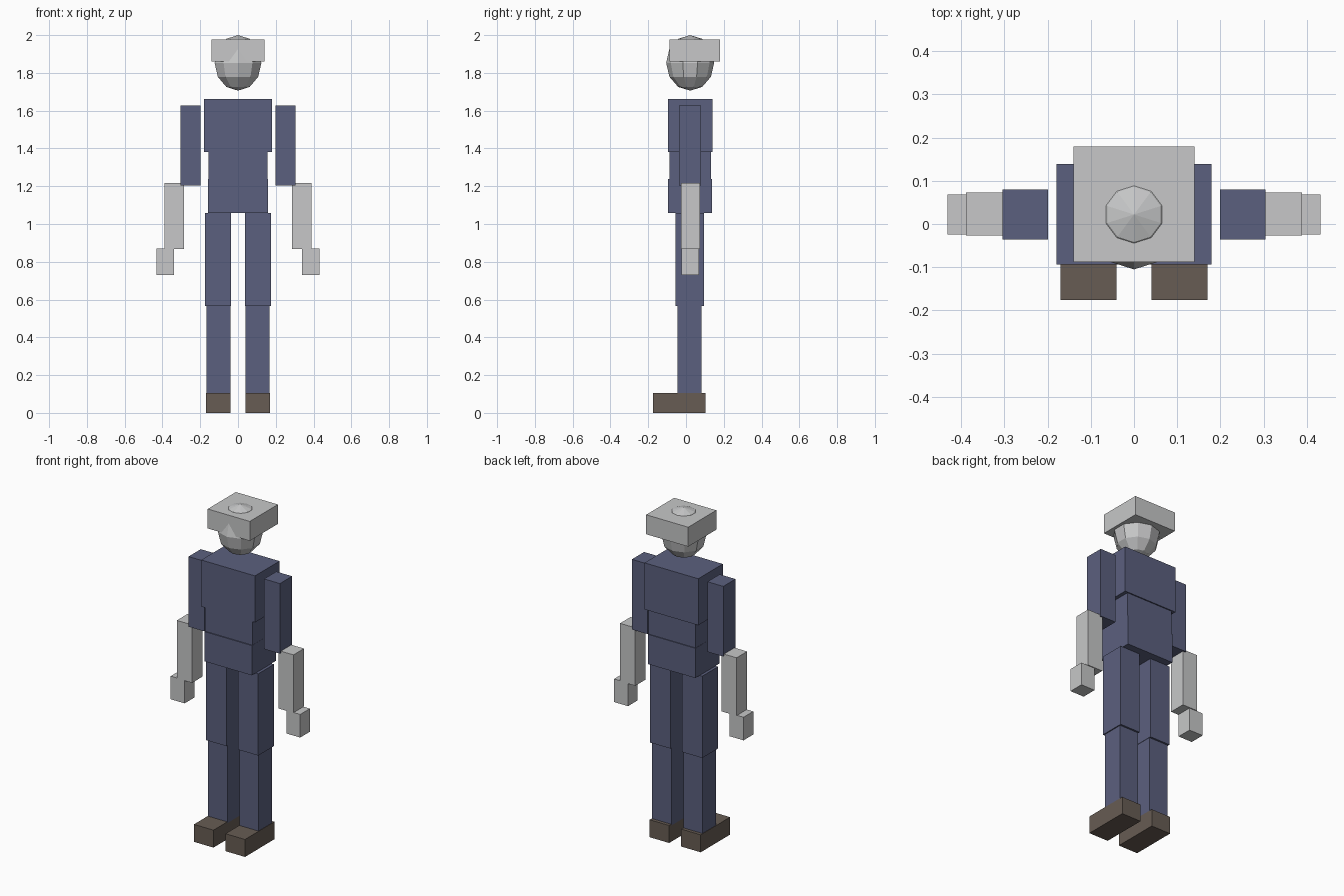
import bpy
import math

if "Cube" in bpy.data.objects:
    bpy.data.objects.remove(bpy.data.objects["Cube"])


def material(name, rgb):
    m = bpy.data.materials.new(name)
    m.diffuse_color = (*rgb, 1)
    m.use_nodes = True
    m.node_tree.nodes["Principled BSDF"].inputs["Base Color"].default_value = m.diffuse_color
    return m


BLUE = material("slate_blue", (0.105, 0.117, 0.21))
GREY = material("light_grey", (0.57, 0.575, 0.58))
BROWN = material("boot_brown", (0.136, 0.107, 0.087))


def box(name, xs, ys, zs, mat):
    """Box spanning the given (low, high) range on each axis."""
    center = [(a + b) / 2 for a, b in (xs, ys, zs)]
    bpy.ops.mesh.primitive_cube_add(size=1, location=center)
    ob = bpy.context.object
    ob.name = name
    ob.scale = [b - a for a, b in (xs, ys, zs)]
    bpy.ops.object.transform_apply(location=False, rotation=False, scale=True)
    ob.data.materials.append(mat)
    return ob


def pair(name, inner, outer, ys, zs, mat):
    """The same box on both sides of the body."""
    box(name + "_right", (-outer, -inner), ys, zs, mat)
    box(name + "_left", (inner, outer), ys, zs, mat)


# Head: low-poly faceted ball
bpy.ops.mesh.primitive_uv_sphere_add(segments=10, ring_count=6, radius=1,
                                     location=(0, 0.022, 1.853))
head = bpy.context.object
head.name = "head"
head.scale = (0.13, 0.127, 0.147)
bpy.ops.object.transform_apply(location=False, rotation=False, scale=True)
head.data.materials.append(GREY)

# Hat: flat block the head pokes through
box("hat", (-0.14, 0.14), (-0.088, 0.179), (1.86, 1.977), GREY)

# Torso
box("chest", (-0.179, 0.179), (-0.094, 0.139), (1.382, 1.662), BLUE)
box("waist", (-0.157, 0.157), (-0.088, 0.132), (1.2, 1.39), BLUE)
box("pelvis", (-0.158, 0.158), (-0.094, 0.137), (1.058, 1.237), BLUE)

# Arms
pair("upper_arm", 0.199, 0.304, (-0.036, 0.08), (1.205, 1.627), BLUE)
pair("forearm", 0.287, 0.388, (-0.027, 0.073), (0.868, 1.217), GREY)
pair("hand", 0.338, 0.431, (-0.024, 0.068), (0.73, 0.869), GREY)

# Legs
pair("thigh", 0.038, 0.174, (-0.056, 0.094), (0.565, 1.057), BLUE)
pair("shin", 0.04, 0.168, (-0.045, 0.083), (0.097, 0.567), BLUE)
pair("boot", 0.04, 0.17, (-0.176, 0.103), (0, 0.105), BROWN)
